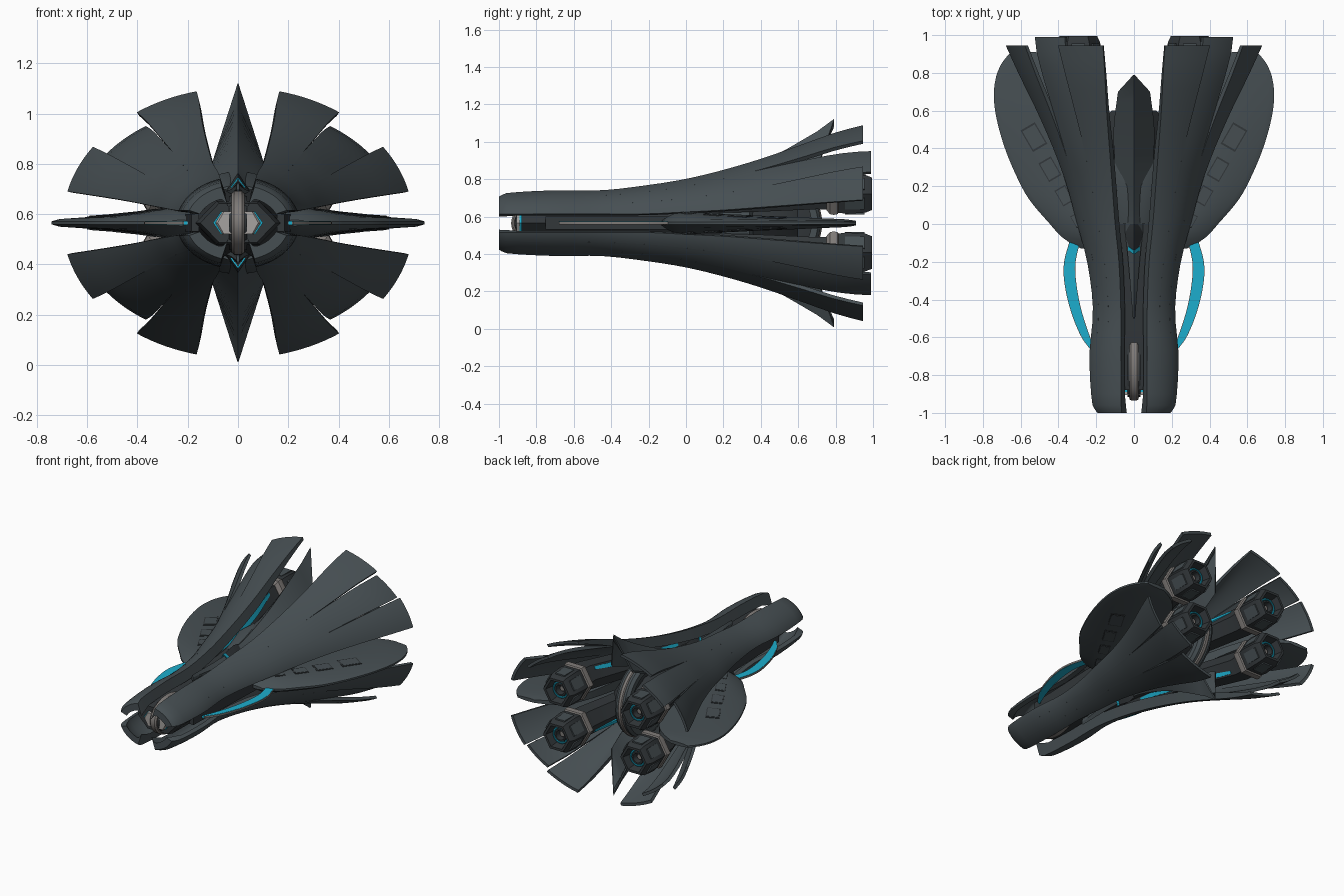
import bpy, bmesh, math
from mathutils import Vector

if "Cube" in bpy.data.objects:
    bpy.data.objects.remove(bpy.data.objects["Cube"])

CZ = 0.565   # height of the ship's axis
def mat(name, c):
    m = bpy.data.materials.new(name)
    m.diffuse_color = (*c, 1)
    m.use_nodes = True
    m.node_tree.nodes["Principled BSDF"].inputs["Base Color"].default_value = m.diffuse_color
    return m
HULL = mat("slate_hull", (0.062, 0.078, 0.086))
DARK = mat("dark_inner_metal", (0.032, 0.038, 0.042))
GREY = mat("warm_grey_trim", (0.21, 0.195, 0.185))
PALE = mat("pale_grey", (0.38, 0.36, 0.35))
CYAN = mat("cyan_glow", (0.012, 0.42, 0.61))

def lerp_table(tab, y):
    """Smooth interpolation of rows (y, v1, v2...)."""
    n = len(tab)
    for i in range(n - 1):
        if y <= tab[i + 1][0] or i == n - 2:
            p0, p1, p2, p3 = tab[max(i-1, 0)], tab[i], tab[i+1], tab[min(i+2, n-1)]
            h = p2[0] - p1[0]
            u = (y - p1[0]) / h
            out = []
            for k in range(1, len(p1)):
                m1 = (p2[k] - p0[k]) / (p2[0] - p0[0]) * h
                m2 = (p3[k] - p1[k]) / (p3[0] - p1[0]) * h
                out.append((2*u**3-3*u*u+1)*p1[k] + (u**3-2*u*u+u)*m1
                           + (3*u*u-2*u**3)*p2[k] + (u**3-u*u)*m2)
            return out

def loft(name, rings, mats, band_mat=None, loop=False, sx=1, sz=1):
    """Skin a list of equal rings; coordinates are relative to the axis."""
    bm = bmesh.new()
    vs = [[bm.verts.new((p[0]*sx, p[1], CZ + p[2]*sz)) for p in r] for r in rings]
    n, m = len(rings), len(rings[0])
    for i in range(n if loop else n - 1):
        a, b = vs[i], vs[(i + 1) % n]
        for j in range(m):
            f = bm.faces.new((a[j], a[(j+1) % m], b[(j+1) % m], b[j]))
            if band_mat:
                f.material_index = band_mat[i]
    if not loop:
        bm.faces.new(vs[0])
        f = bm.faces.new(vs[-1])
        if band_mat:
            f.material_index = band_mat[-1]
    bmesh.ops.recalc_face_normals(bm, faces=bm.faces)
    me = bpy.data.meshes.new(name)
    bm.to_mesh(me); bm.free()
    for k in mats:
        me.materials.append(k)
    ob = bpy.data.objects.new(name, me)
    bpy.context.collection.objects.link(ob)
    return ob

def ngon(x, y, z, rx, rz=None, n=6):
    rz = rz or rx
    return [(x + rx*math.cos(math.tau*i/n), y, z + rz*math.sin(math.tau*i/n)) for i in range(n)]

def hoop(name, c, axis, r1, r2, thick, width, m, sx=1, sz=1, n=40):
    """Flat elliptical band around the x or y axis."""
    rings = []
    for i in range(n):
        ca, sa = math.cos(math.tau*i/n), math.sin(math.tau*i/n)
        r = []
        for d, w in ((0, -.3), (0, .3), (-.3, .5), (-1, .5), (-1, -.5), (-.3, -.5)):
            u, v = (r1 + d*thick)*ca, (r2 + d*thick)*sa
            r.append((c[0]+w*width, c[1]+u, c[2]+v) if axis == 'x' else (c[0]+u, c[1]+w*width, c[2]+v))
        rings.append(r)
    return loft(name, rings, [m], loop=True, sx=sx, sz=sz)

def strip(name, p, q, side, up, w, h, m, sx=1, sz=1):
    """Thin plate from p to q."""
    s, u = Vector(side).normalized()*w/2, Vector(up).normalized()*h/2
    return loft(name, [[Vector(e)+s+u, Vector(e)-s+u, Vector(e)-s-u, Vector(e)+s-u] for e in (p, q)],
                [m], sx=sx, sz=sz)

# ---- petals: y, half width, half height, inner edge x, lower edge z
PET = [(-1, .205, .15, .065, .05), (-.96, .23, .168, .068, .05), (-.7, .245, .183, .07, .05),
       (-.45, .226, .185, .07, .05), (-.2, .255, .215, .08, .05), (0, .31, .25, .10, .06),
       (.2, .365, .30, .115, .07), (.4, .44, .36, .13, .085), (.6, .53, .43, .145, .10),
       (.8, .63, .50, .155, .115), (.95, .70, .54, .165, .125)]
CUTS = [(0, .335), (.335, .68), (.68, 1)]

def petal(sx, sz, tag):
    for k, (s0, s1) in enumerate(CUTS):
        yend = .99 if k == 1 else .945
        ys = [-1, -.985, -.96] + [-.9 + (yend + .9)*i/24 for i in range(25)]
        rings = []
        for y in ys:
            a, b, xi, zl = lerp_table(PET, min(y, .95))
            t0, t1 = math.acos(xi/a), math.asin(zl/b)
            g = min(1, max(0, (y - .38)/.57))      # slit opening towards the tail
            e0 = s0 + (0, .025, -.01)[k]*g
            e1 = s1 + (.008, -.008, 0)[k]*g
            outer, inner = [], []
            for i in range(9):
                u = i/8
                t = t0 + (t1 - t0)*(e0 + (e1 - e0)*u)
                f = 1 - (.115 - .02*u)*g if k == 1 else 1   # middle blade sits lower
                th = .03 - .011*g + (.04*(1 - u)**6*(1 - g) if k == 0 else 0)
                if y < -.95:
                    th += .015
                c, s = math.cos(t), math.sin(t)
                outer.append((a*f*c, y, b*f*s))
                inner.append(((a*f - th)*c, y, (b*f - th)*s))
            rings.append(outer + inner[::-1])
        loft(f"petal_{tag}_{k+1}", rings, [HULL], sx=sx, sz=sz)

# ---- engine pods with housing, collar and nozzle
def engine(sx, sz, tag):
    X, Z = .295, .157
    kw = dict(sx=sx, sz=sz)
    loft(f"engine_housing_{tag}", [ngon(.12, -.3, .09, .04), ngon(.15, 0, .11, .07),
         ngon(.22, .4, .135, .085), ngon(X, .7, Z, .095), ngon(X, .8, Z, .10)], [DARK], **kw)
    loft(f"engine_collar_{tag}", [ngon(X, y, Z, r) for y, r in
         ((.75, .10), (.77, .126), (.79, .130), (.81, .126), (.82, .11))], [GREY], **kw)
    loft(f"engine_nozzle_{tag}", [ngon(X, y, Z, r) for y, r in
         ((.81, .116), (.86, .124), (.96, .116), (.995, .10), (.995, .082), (.91, .066))],
         [DARK], **kw)
    hoop(f"engine_glow_{tag}", (X, .945, Z), 'y', .058, .058, .010, .02, CYAN, n=24, **kw)
    hoop(f"engine_ring_{tag}", (X, .93, Z), 'y', .046, .046, .014, .05, DARK, n=20, **kw)
    loft(f"engine_core_{tag}", [ngon(X, y, Z, r, n=12) for y, r in ((.908, .026), (.93, .018))], [GREY], **kw)
    # hull plates on the nozzle sides
    for i in range(6):
        t = math.radians(30 + 60*i)
        d = Vector((math.cos(t), 0, math.sin(t)))
        c = Vector((X, 0, Z)) + d*.105
        strip(f"nozzle_plate_{tag}_{i}", c + Vector((0, .85, 0)), c + Vector((0, .955, 0)),
              (-d.z, 0, d.x), d, .07, .009, HULL, **kw)
    # glowing strip along the inner upper side of the housing
    LINE = [(-.08, .092, .142), (.1, .112, .155), (.4, .155, .19), (.7, .235, .222)]
    rings = []
    for i in range(15):
        y = -.05 + .72*i/14
        x, z = lerp_table(LINE, y)
        w = .018*math.sin(math.pi*(.15 + .7*i/14))
        rings.append([(x - w*.5, y, z - w), (x + w*.5, y, z + w), (x + w*.5 + .008, y, z + w - .004), (x - w*.5 + .008, y, z - w - .004)])
    loft(f"housing_light_{tag}", rings, [CYAN], **kw)

for sx in (1, -1):
    for sz in (1, -1):
        tag = ("right" if sx > 0 else "left") + ("_upper" if sz > 0 else "_lower")
        petal(sx, sz, tag)
        engine(sx, sz, tag)

# ---- folded top and bottom fins: y, half width, ridge z, edge z
FIN = [(-.5, .006, .165, .15), (-.15, .035, .165, .13), (.05, .06, .19, .13), (.3, .098, .275, .175),
       (.5, .108, .375, .215), (.7, .085, .49, .295)]
for sz, tag in ((1, "top"), (-1, "bottom")):
    rings = []
    for y in [-.5 + 1.2*i/30 for i in range(31)] + [.745, .79]:
        if y > .7:
            u = (y - .7)/.09
            w, r, e = .085 - .082*u, .49 + .066*u, .295 + .255*u
        else:
            w, r, e = lerp_table(FIN, y)
        rings.append([(0, y, r), (w, y, e), (w*.9, y, e - .015), (0, y, r - .045), (-w*.9, y, e - .015), (-w, y, e)])
    loft(f"{tag}_fin", rings, [HULL], sz=sz)
    # chevron light at the fin root
    for sx in (1, -1):
        strip(f"{tag}_chevron_{sx}", (0, -.15, .178), (.028, -.13, .14), (0, 1, 0), (1, 0, .7), .02, .006, CYAN, sx=sx, sz=sz)
    loft(f"{tag}_chevron_mount", [[(0, y, a), (w, y, .13), (0, y, .10), (-w, y, .13)] for y, a, w in
         ((-.15, .178, .028), (-.05, .20, .045), (.0, .19, .04))], [DARK], sz=sz)

# ---- side discs: y, inner x, outer x, inner half thickness
DISC = [(-.13, .20, .28, .012), (-.08, .19, .37, .045), (0, .18, .445, .06), (.13, .19, .555, .053),
        (.27, .21, .63, .046), (.42, .24, .69, .039), (.57, .27, .73, .033), (.68, .30, .742, .028),
        (.78, .34, .73, .024), (.86, .42, .695, .02), (.91, .52, .65, .012)]
CRES = [(-.68, .20, .215), (-.6, .235, .275), (-.45, .283, .335), (-.3, .31, .367), (-.2, .312, .367), (-.08, .285, .335)]
for sx, tag in ((1, "right"), (-1, "left")):
    rings = []
    for i in range(33):
        y = -.13 + 1.04*i/32
        x0, x1, h = lerp_table(DISC, y)
        xm, xr = x0 + (x1 - x0)*.35, x1 - .03
        up = [(x0, y, h*.8), (xm, y, h), (xr, y, h*.3 + .006), (x1, y, .006)]
        rings.append(up + [(p[0], p[1], -p[2]) for p in up[::-1]])
    loft(f"side_disc_{tag}", rings, [HULL], sx=sx)
    # rectangular panels on both faces
    for sz in (1, -1):
        for k, (px, py, w) in enumerate(((.30, .02, .06), (.37, .15, .08), (.445, .29, .095), (.53, .46, .11))):
            x0, x1, h = lerp_table(DISC, py)
            xm, xr = x0 + (x1 - x0)*.35, x1 - .03
            z = h + (h*.3 + .006 - h)*max(0, (px - xm)/(xr - xm))
            sl = -(h*.7 - .006)/(xr - xm)
            d = Vector((.5, .86, .5*sl)).normalized()*w*.6
            c = Vector((px, py, z))
            for nm, q, m, lift in (("panel_frame", 1, DARK, 0), ("panel", .85, HULL, .002)):
                cc = c + Vector((0, 0, lift))
                strip(f"{nm}_{tag}_{sz}_{k}", cc - d*q, cc + d*q, (.86, -.5, .86*sl), (0, 0, 1), w*.8*q, .006, m, sx=sx, sz=sz)
    # cyan crescents with grey rims ahead of the discs: y, inner x, outer x
    for nm, m, grow, t in (("crescent_light", CYAN, 0, .008), ("crescent_rim", GREY, .003, .006)):
        rings = []
        for i in range(21):
            y = -.68 + .6*i/20
            x0, x1 = lerp_table(CRES, y)
            rings.append([(x0-grow, y, t), (x1+grow, y, t), (x1+grow, y, -t), (x0-grow, y, -t)])
        loft(f"{nm}_{tag}", rings, [m], sx=sx)
    # side rail of the core
    strip(f"side_rail_{tag}", (.17, -.75, 0), (.2, .1, 0), (0, 0, 1), (1, 0, 0), .07, .03, DARK, sx=sx)

# ---- core body, nose and rings
loft("core_body", [ngon(0, y, 0, rx, rz) for y, rx, rz in ((-.88, .15, .09), (-.84, .17, .10),
     (-.5, .17, .105), (-.1, .20, .14), (.3, .235, .19), (.5, .2, .18), (.6, .12, .12))], [DARK])
loft("core_shroud", [ngon(0, y, 0, r*1.15, r, n=24) for y, r in ((.0, .15), (.2, .205), (.34, .20), (.36, .17))], [HULL])
def nose(s, y):
    return [(s*.09, y, 0), (s*.062, y, .045), (-s*.062, y, .045), (-s*.09, y, 0), (-s*.062, y, -.045), (s*.062, y, -.045)]
loft("nose_light", [nose(1.1, y) for y in (-.889, -.87)], [CYAN])
loft("nose_plate", [nose(s, y) for s, y in ((.9, -.905), (1, -.895), (1, -.87))], [PALE])
hoop("nose_ring", (0, -.755, 0), 'x', .18, .127, .03, .05, GREY)
hoop("nose_ring_inner", (0, -.755, 0), 'x', .165, .112, .02, .07, DARK)
# large upright ring at the tail, with its filled centre
hoop("rear_ring", (0, .47, 0), 'x', .25, .25, .05, .10, HULL, n=48)
hoop("rear_ring_trim", (0, .47, 0), 'x', .258, .258, .02, .03, GREY, n=48)
hoop("rear_ring_centre", (0, .47, 0), 'x', .21, .21, .20, .07, DARK, n=48)

# ---- smooth shading with sharp edges kept
for o in bpy.data.objects:
    o.select_set(True)
    bpy.context.view_layer.objects.active = o
bpy.ops.object.shade_smooth_by_angle(angle=math.radians(28))
